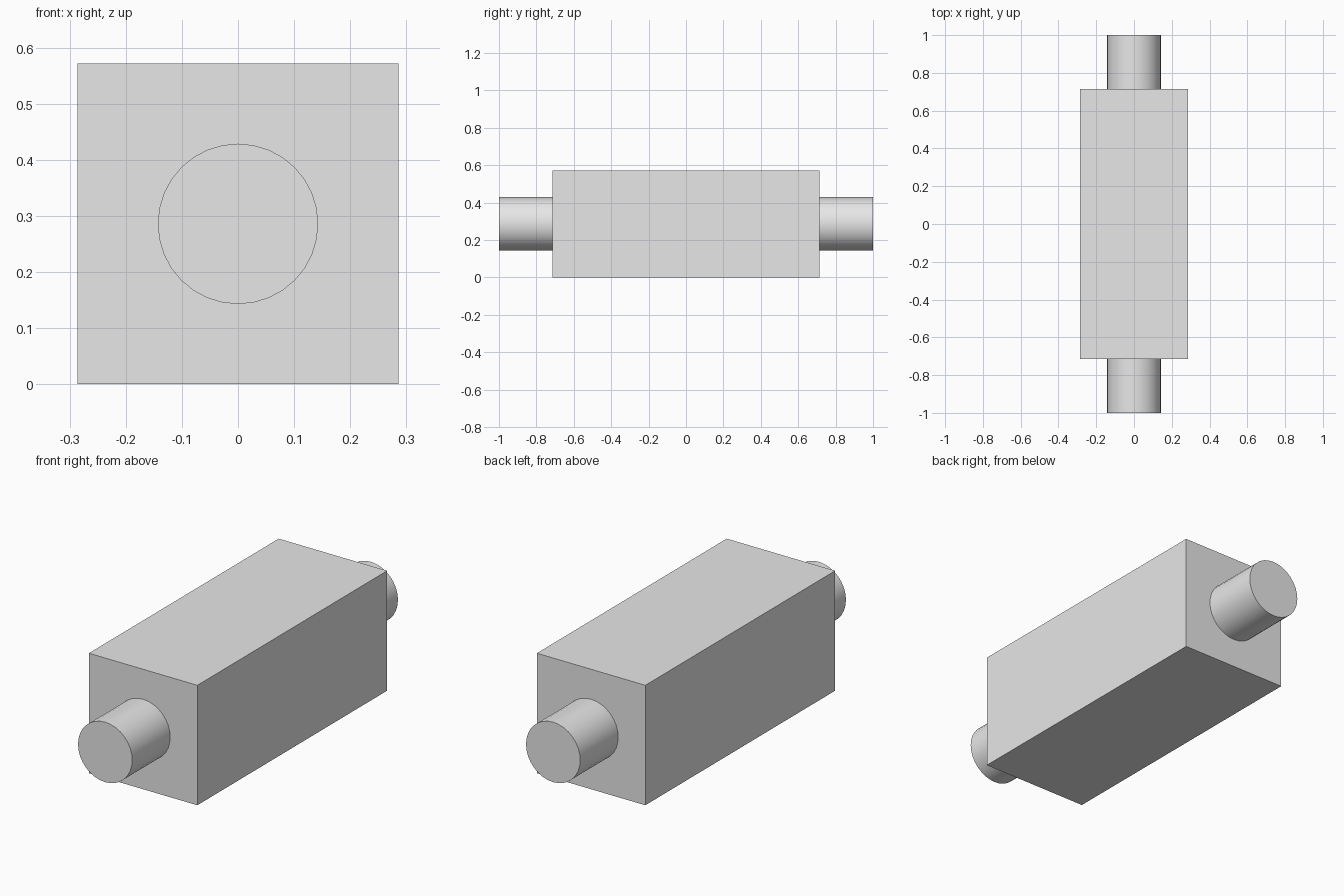
import bpy
import math

cube = bpy.data.objects.get("Cube")
if cube:
    bpy.data.objects.remove(cube, do_unlink=True)

UNIT = 2 / 7          # shaft diameter; every other size is a multiple of it
CENTRE = (0, 0, UNIT)

grey = bpy.data.materials.new("light grey")
grey.use_nodes = True
colour = (0.8, 0.8, 0.8, 1)
grey.diffuse_color = colour
grey.node_tree.nodes["Principled BSDF"].inputs["Base Color"].default_value = colour


def finish(name):
    obj = bpy.context.object
    obj.name = obj.data.name = name
    obj.data.materials.append(grey)
    return obj


# Square block body
bpy.ops.mesh.primitive_cube_add(size=1, location=CENTRE)
body = finish("block_body")
body.scale = (2 * UNIT, 5 * UNIT, 2 * UNIT)
bpy.ops.object.transform_apply(location=False, rotation=False, scale=True)

# Round shaft running through the body and out of both ends
bpy.ops.mesh.primitive_cylinder_add(
    vertices=32, radius=UNIT / 2, depth=7 * UNIT,
    location=CENTRE, rotation=(math.pi / 2, 0, 0))
finish("through_shaft")
bpy.ops.object.shade_smooth_by_angle(angle=math.radians(30))
